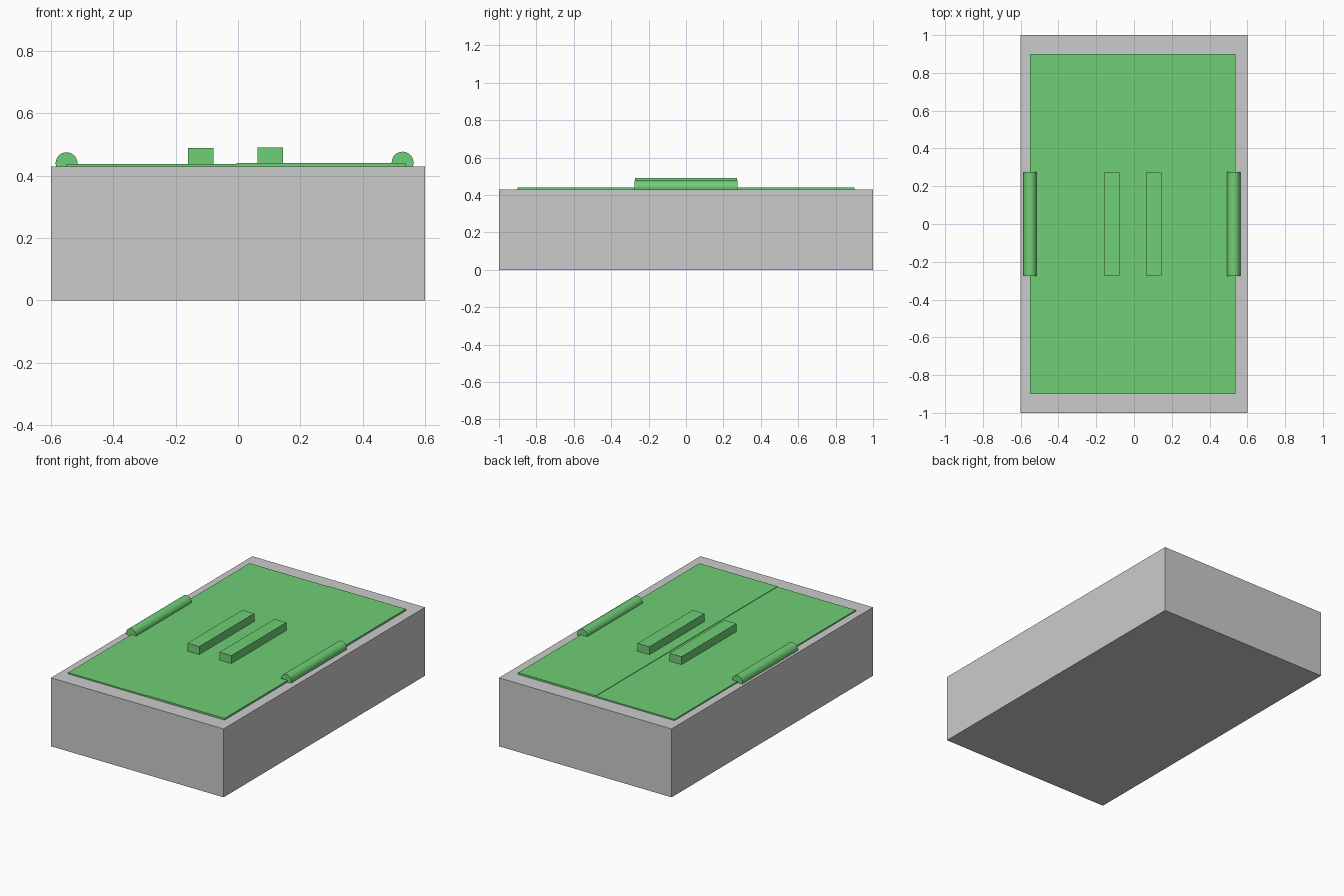
import bpy
import math

if "Cube" in bpy.data.objects:
    bpy.data.objects.remove(bpy.data.objects["Cube"])

green = bpy.data.materials.new("green")
green.diffuse_color = (0.16, 0.62, 0.18, 1)
green.use_nodes = True
green.node_tree.nodes["Principled BSDF"].inputs["Base Color"].default_value = green.diffuse_color


def box(name, x0, x1, y, z0, z1, mat=None):
    """Box spanning x0..x1, -y..y, z0..z1."""
    bpy.ops.mesh.primitive_cube_add(size=1)
    ob = bpy.context.object
    ob.name = name
    ob.location = ((x0 + x1) / 2, 0, (z0 + z1) / 2)
    ob.scale = (x1 - x0, 2 * y, z1 - z0)
    bpy.ops.object.transform_apply(location=True, rotation=True, scale=True)
    if mat:
        ob.data.materials.append(mat)
    return ob


def hinge(name, x, z):
    """Hinge barrel lying along y, half sunk into the base."""
    bpy.ops.mesh.primitive_cylinder_add(
        vertices=32, radius=0.035, depth=0.55,
        location=(x, 0, z), rotation=(math.pi / 2, 0, 0))
    ob = bpy.context.object
    ob.name = name
    ob.data.materials.append(green)
    bpy.ops.object.shade_smooth_by_angle(angle=math.radians(30))


# Base block
box("base", -0.6, 0.6, 1.0, 0, 0.43)

# Two door leaves, the right one a hair higher so it overlaps the left
for side, x0, x1, lift in (("left", -0.55, 0.0, 0), ("right", -0.005, 0.537, 0.003)):
    box(side + "_door", x0, x1, 0.9, 0.42, 0.438 + lift, green)

# Bar handles
for side, x, lift in (("left", -0.119, 0), ("right", 0.104, 0.003)):
    box(side + "_handle", x - 0.041, x + 0.041, 0.273, 0.425, 0.488 + lift, green)

# Hinge barrels
hinge("left_hinge", -0.55, 0.44)
hinge("right_hinge", 0.528, 0.442)
